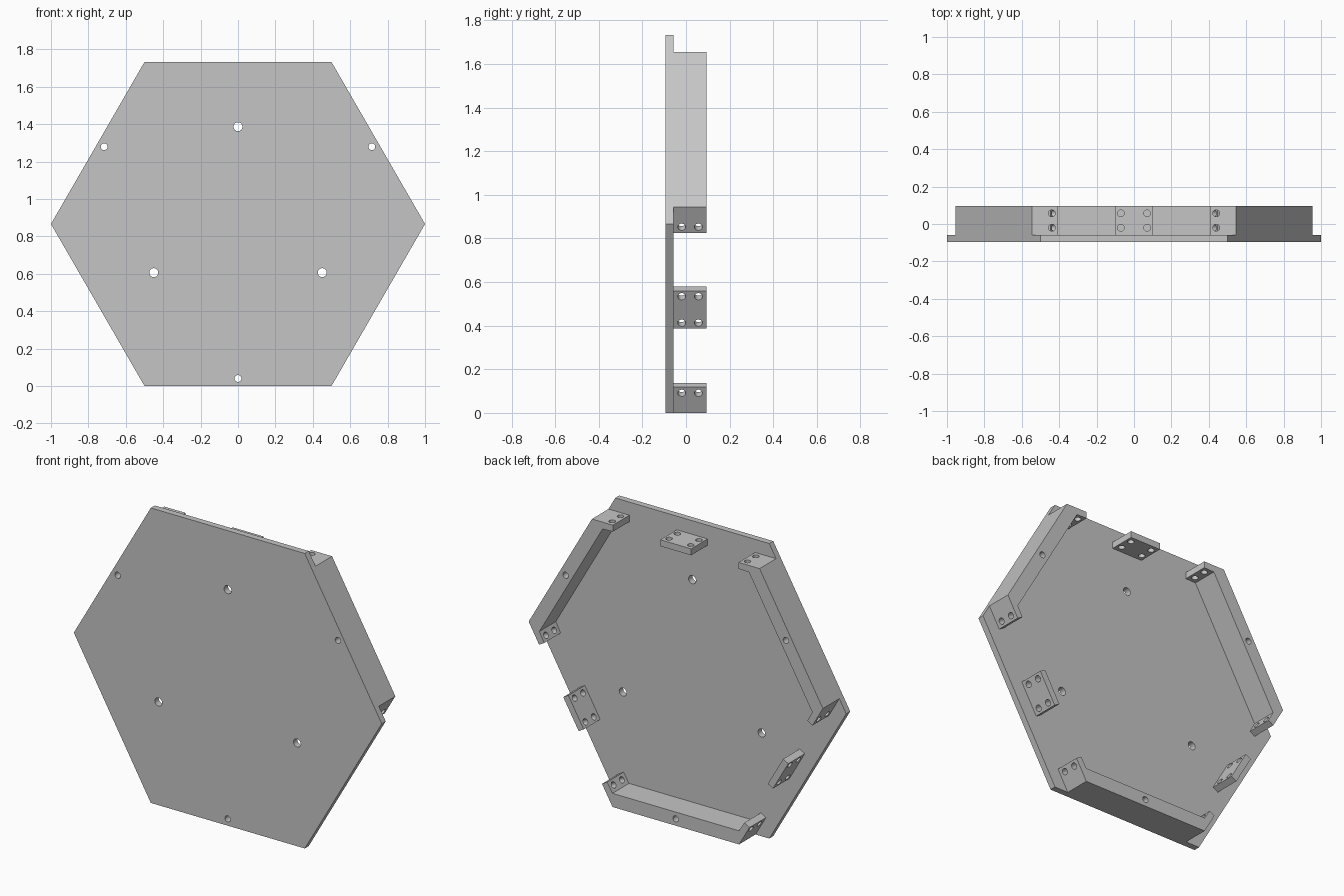
import bpy, bmesh, math
from mathutils import Matrix, Vector

if "Cube" in bpy.data.objects:
    bpy.data.objects.remove(bpy.data.objects["Cube"])

APOTHEM = math.sqrt(3) / 2
FRONT, FLOOR, BACK = -0.095, -0.058, 0.095   # depth levels along y
TAB, WALL = 0.038, 0.08                      # thicknesses
HOLE_ROWS = (-0.02, 0.057)                   # hole depths in the tabs
SMALL, LARGE = 0.018, 0.024                  # hole radii

grey = bpy.data.materials.new("light grey")
grey.use_nodes = True
colour = (0.56, 0.56, 0.56, 1)
grey.diffuse_color = colour
grey.node_tree.nodes["Principled BSDF"].inputs["Base Color"].default_value = colour


def place(degrees):
    """Turn about the hexagon's centre, which stands one apothem above z = 0."""
    return (Matrix.Translation((0, 0, APOTHEM))
            @ Matrix.Rotation(math.radians(degrees), 4, 'Y')
            @ Matrix.Translation((0, 0, -APOTHEM)))


def prism(outline, y0, y1):
    """Extrude an (x, z) outline from y0 to y1."""
    bm = bmesh.new()
    face = bm.faces.new([bm.verts.new((x, y0, z)) for x, z in outline])
    top = bmesh.ops.extrude_face_region(bm, geom=[face])["geom"]
    moved = [v for v in top if isinstance(v, bmesh.types.BMVert)]
    bmesh.ops.translate(bm, verts=moved, vec=(0, y1 - y0, 0))
    bmesh.ops.recalc_face_normals(bm, faces=bm.faces)
    return bm


def make(name, bm, matrix=Matrix()):
    bm.transform(matrix)
    mesh = bpy.data.meshes.new(name)
    bm.to_mesh(mesh)
    bm.free()
    mesh.materials.append(grey)
    obj = bpy.data.objects.new(name, mesh)
    bpy.context.collection.objects.link(obj)
    return obj


def drill(obj, holes):
    """Cut round holes given as (centre, axis, radius, length)."""
    bm = bmesh.new()
    for centre, axis, radius, length in holes:
        turn = Vector((0, 0, 1)).rotation_difference(Vector(axis)).to_matrix().to_4x4()
        bmesh.ops.create_cone(bm, cap_ends=True, segments=24, radius1=radius,
                              radius2=radius, depth=length,
                              matrix=Matrix.Translation(centre) @ turn)
    cutter = make("hole_cutter", bm)
    cutter.hide_render = True
    mod = obj.modifiers.new("holes", 'BOOLEAN')
    mod.object, mod.operation, mod.solver = cutter, 'DIFFERENCE', 'EXACT'
    bpy.context.view_layer.update()
    graph = bpy.context.evaluated_depsgraph_get()
    cut = bpy.data.meshes.new_from_object(obj.evaluated_get(graph))
    obj.modifiers.clear()
    obj.data = cut
    bpy.data.objects.remove(cutter)
    # smooth hole walls, sharp rims
    cut.polygons.foreach_set("use_smooth", [True] * len(cut.polygons))
    cut.set_sharp_from_angle(angle=math.radians(30))


# hexagonal base plate with three inner holes and three edge holes
corners = [(math.cos(math.radians(a)), APOTHEM + math.sin(math.radians(a)))
           for a in range(0, 360, 60)]
plate = make("hexagon_plate", prism(corners, FRONT, FLOOR))
plate_holes = []
for turn in (0, 120, 240):
    for z, radius in ((0.04, SMALL), (APOTHEM + 0.52, LARGE)):
        centre = place(turn) @ Vector((0, FRONT, z))
        plate_holes.append((centre, (0, 1, 0), radius, 0.2))
drill(plate, plate_holes)

# edge walls with an angled tab at each end
along = Vector((0.5, APOTHEM))
inward = Vector((-APOTHEM, 0.5))
root = Vector((0.411, 0))
tip = root + along * 0.136
half = [root, tip, tip + inward * TAB, Vector((root.x, WALL))]
outline = [tuple(p) for p in half] + [(-p.x, p.y) for p in reversed(half)]
tab_hole = root + along * 0.105 + inward * TAB / 2

for name, turn in (("bottom", 0), ("upper_left", 120), ("upper_right", 240)):
    m = place(turn)
    wall = make(name + "_wall", prism(outline, FLOOR, BACK), m)
    holes = [(m @ Vector((0, 0, 0.04)), (0, 1, 0), SMALL, 0.5)]
    for side in (-1, 1):
        axis = m.to_3x3() @ Vector((side * inward.x, 0, inward.y))
        for y in HOLE_ROWS:
            centre = m @ Vector((side * tab_hole.x, y, tab_hole.y))
            holes.append((centre, axis, SMALL, 0.06))
    drill(wall, holes)

# single tabs in the middle of the other three sides
inset = 0.08
block = [(-0.1, inset), (0.1, inset), (0.1, inset + TAB), (-0.1, inset + TAB)]
for name, turn in (("lower_left", 60), ("top", 180), ("lower_right", 300)):
    m = place(turn)
    tab = make(name + "_tab", prism(block, FLOOR, BACK), m)
    axis = m.to_3x3() @ Vector((0, 0, 1))
    drill(tab, [(m @ Vector((x, y, inset + TAB / 2)), axis, SMALL, 0.06)
                for x in (-0.07, 0.07) for y in HOLE_ROWS])
